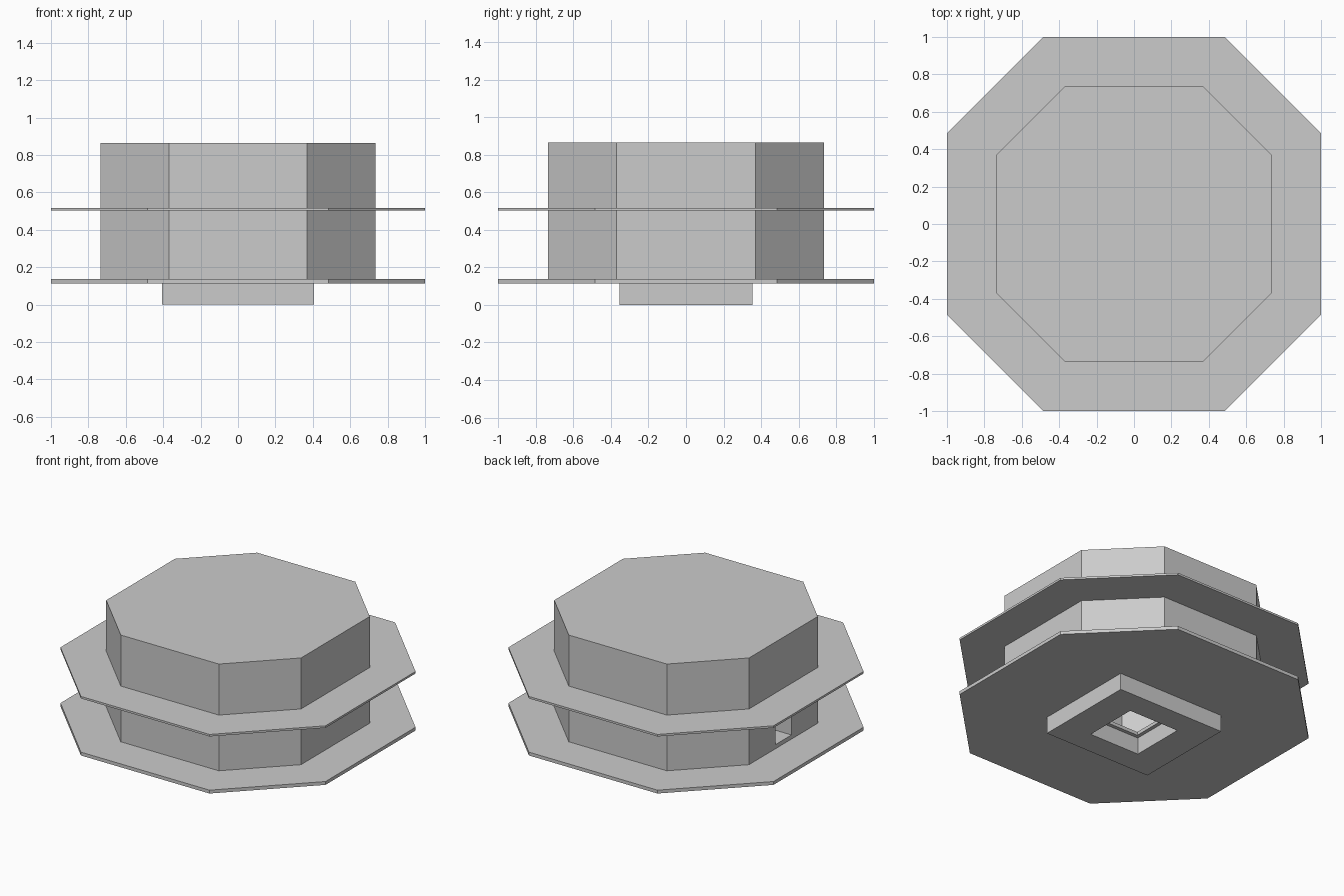
import bpy, bmesh

if "Cube" in bpy.data.objects:
    bpy.data.objects.remove(bpy.data.objects["Cube"])


def add_object(name, bm):
    bmesh.ops.recalc_face_normals(bm, faces=bm.faces)
    mesh = bpy.data.meshes.new(name)
    bm.to_mesh(mesh)
    bm.free()
    obj = bpy.data.objects.new(name, mesh)
    bpy.context.collection.objects.link(obj)
    return obj


def prism(name, profile, z0, z1):
    bm = bmesh.new()
    face = bm.faces.new([bm.verts.new((x, y, z0)) for x, y in profile])
    top = bmesh.ops.extrude_face_region(bm, geom=[face])["geom"]
    verts = [v for v in top if isinstance(v, bmesh.types.BMVert)]
    bmesh.ops.translate(bm, verts=verts, vec=(0, 0, z1 - z0))
    # make sure the bottom is closed
    bmesh.ops.holes_fill(bm, edges=[e for e in bm.edges if e.is_boundary])
    return add_object(name, bm)


def octagon(r, c):
    # square of half-width r with its corners cut back to c
    return [(r, -c), (r, c), (c, r), (-c, r), (-r, c), (-r, -c), (-c, -r), (c, -r)]


def rect(x0, x1, y0, y1):
    return [(x0, y0), (x1, y0), (x1, y1), (x0, y1)]


def cut(target, cutter):
    mod = target.modifiers.new("cut", "BOOLEAN")
    mod.operation = "DIFFERENCE"
    mod.solver = "EXACT"
    mod.object = cutter
    bpy.context.view_layer.objects.active = target
    bpy.ops.object.modifier_apply(modifier=mod.name)
    bpy.data.objects.remove(cutter)


# Hollow octagonal body with a small side port
body = prism("body", octagon(0.735, 0.37), 0.137, 0.865)
cut(body, prism("chamber_cutter", octagon(0.294, 0.148), 0.05, 0.50))
cut(body, prism("port_cutter", rect(-0.9, -0.2, -0.087, 0.087), 0.165, 0.34))

# Lower flange with a square opening
lower_flange = prism("lower_flange", octagon(1.0, 0.485), 0.114, 0.137)
cut(lower_flange, prism("flange_cutter", rect(-0.165, 0.165, -0.165, 0.165), 0.0, 0.3))

# Upper flange: a thin ring around the body
upper_flange = prism("upper_flange", octagon(1.0, 0.485), 0.503, 0.517)
cut(upper_flange, prism("ring_cutter", octagon(0.734, 0.3695), 0.4, 0.6))

# Square-holed base block
base = prism("base", rect(-0.405, 0.405, -0.355, 0.355), 0.0, 0.114)
cut(base, prism("base_cutter", rect(-0.19, 0.19, -0.19, 0.19), -0.1, 0.3))
